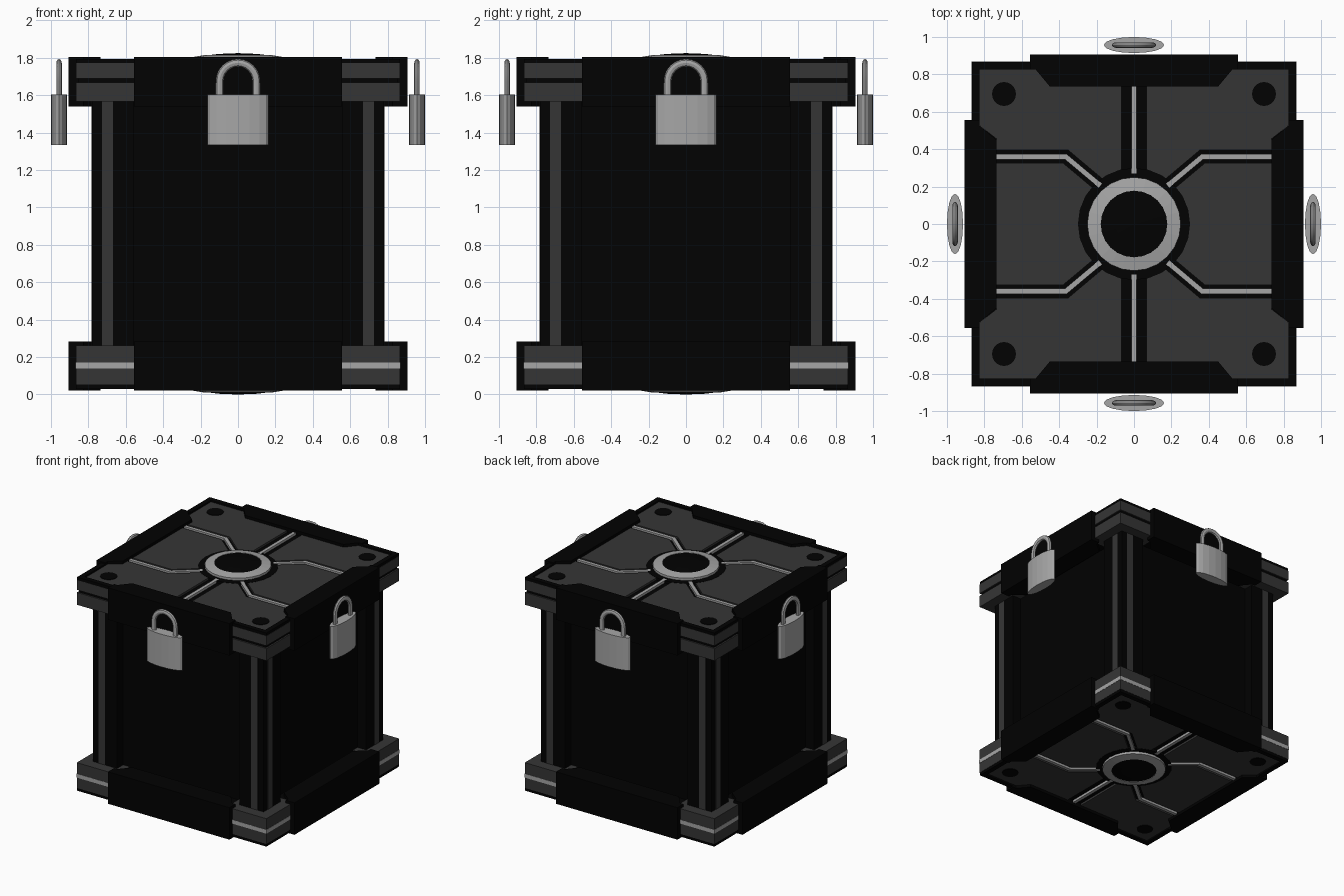
import bpy, bmesh
from math import sin, cos, pi
from mathutils import Matrix, Vector

if "Cube" in bpy.data.objects:
    bpy.data.objects.remove(bpy.data.objects["Cube"])

H = 1.825  # total height; the lower cap mirrors the upper one


def material(name, v):
    m = bpy.data.materials.new(name)
    m.diffuse_color = (v, v, v, 1)
    m.use_nodes = True
    m.node_tree.nodes["Principled BSDF"].inputs["Base Color"].default_value = m.diffuse_color
    return m


BLACK = material("black", 0.0005)
DARK = material("dark_grey", 0.036)
LIGHT = material("light_grey", 0.38)


def finish(name, bm, mat, rot=0):
    bmesh.ops.recalc_face_normals(bm, faces=bm.faces)
    bm.transform(Matrix.Rotation(rot, 4, 'Z'))
    me = bpy.data.meshes.new(name)
    bm.to_mesh(me)
    bm.free()
    me.materials.append(mat)
    ob = bpy.data.objects.new(name, me)
    bpy.context.collection.objects.link(ob)
    return ob


def prism(name, pts, z0, z1, mat, rot=0):
    bm = bmesh.new()
    f = bm.faces.new([bm.verts.new((x, y, z0)) for x, y in pts])
    r = bmesh.ops.extrude_face_region(bm, geom=[f])
    vs = [v for v in r["geom"] if isinstance(v, bmesh.types.BMVert)]
    bmesh.ops.translate(bm, verts=vs, vec=(0, 0, z1 - z0))
    return finish(name, bm, mat, rot)


def box(name, x0, x1, y0, y1, z0, z1, mat, rot=0):
    return prism(name, [(x0, y0), (x1, y0), (x1, y1), (x0, y1)], z0, z1, mat, rot)


def lathe(name, profile, mat, n=24):
    bm = bmesh.new()
    vs = [bm.verts.new((r, 0, z)) for r, z in profile]
    es = [bm.edges.new(p) for p in zip(vs, vs[1:])]
    bmesh.ops.spin(bm, geom=vs + es, cent=(0, 0, 0), axis=(0, 0, 1),
                   angle=2 * pi, steps=n)
    bmesh.ops.remove_doubles(bm, verts=bm.verts, dist=1e-4)
    return finish(name, bm, mat)


def ellipse(cx, cy, rx, ry, n):
    return [(cx + rx * cos(2 * pi * i / n), cy + ry * sin(2 * pi * i / n)) for i in range(n)]


def ribbon(path, w):
    """Outline of a polyline widened by w to each side."""
    p = [Vector(q) for q in path]
    d = [(b - a).normalized() for a, b in zip(p, p[1:])]
    left, right = [], []
    for i, q in enumerate(p):
        a, b = d[max(i - 1, 0)], d[min(i, len(d) - 1)]
        t = (a + b).normalized()
        n = Vector((-t.y, t.x)) * (w / t.dot(a))
        left.append(q + n)
        right.append(q - n)
    return [tuple(v) for v in left + right[::-1]]


QUADS = [(sx, sy) for sx in (1, -1) for sy in (1, -1)]

# Plans of the lid pieces (first quadrant, mirrored below)
CORNER_PANEL = [(0.068, 0.26), (0.068, 0.737), (0.45, 0.737), (0.525, 0.825), (0.825, 0.825),
                (0.825, 0.525), (0.735, 0.455), (0.735, 0.395), (0.352, 0.395), (0.158, 0.232)]
SIDE_PANEL = [(0.735, -0.325), (0.735, 0.325), (0.378, 0.325), (0.2025, 0.178),
              (0.2025, -0.178), (0.378, -0.325)]
EDGE_BAR = [(0.555, -0.905), (0.555, -0.825), (0.525, -0.825), (0.45, -0.735),
            (-0.45, -0.735), (-0.525, -0.825), (-0.555, -0.825), (-0.555, -0.905)]
CORNER_RIM = [(0.525, 0.825), (0.525, 0.865), (0.865, 0.865), (0.865, 0.525),
              (0.825, 0.525), (0.825, 0.825)]

# Main body, its faces recessed behind the corner pillars
box("body", -0.70, 0.70, -0.70, 0.70, 0.2, 1.62, BLACK)

# Corner pillars with inlaid strips
for sx, sy in QUADS:
    box("pillar", sx * 0.56, sx * 0.78, sy * 0.56, sy * 0.78, 0.2, 1.62, BLACK)
    box("pillar_strip_y", sx * 0.668, sx * 0.727, sy * 0.7, sy * 0.782, 0.2, 1.62, DARK)
    box("pillar_strip_x", sx * 0.7, sx * 0.782, sy * 0.668, sy * 0.727, 0.2, 1.62, DARK)

# Top and bottom caps
for cap in ("top", "bottom"):
    def Z(z):
        return z if cap == "top" else H - z

    box(cap + "_core", -0.855, 0.855, -0.855, 0.855, Z(1.57), Z(1.765), BLACK)
    for k in range(4):
        prism(cap + "_edge_bar", EDGE_BAR, Z(1.541), Z(1.805), BLACK, k * pi / 2)

    for sx, sy in QUADS:
        # Lid corner rim, panel, stud and angled inlay
        prism(cap + "_corner_rim", [(sx * x, sy * y) for x, y in CORNER_RIM],
              Z(1.76), Z(1.795), BLACK)
        prism(cap + "_corner_panel", [(sx * x, sy * y) for x, y in CORNER_PANEL],
              Z(1.75), Z(1.782), DARK)
        prism(cap + "_stud", ellipse(sx * 0.695, sy * 0.695, 0.064, 0.064, 20),
              Z(1.75), Z(1.786), BLACK)
        path = [(sx * x, sy * y) for x, y in ((0.735, 0.36), (0.365, 0.36), (0.18, 0.205))]
        prism(cap + "_angled_inlay", ribbon(path, 0.014), Z(1.75), Z(1.785), LIGHT)
        # Corner guards: split pair on top, banded block at the bottom
        spans = ((1.567, 1.668), (1.69, 1.772)) if cap == "top" else ((1.563, 1.772),)
        for z0, z1 in spans:
            box(cap + "_corner_guard", sx * 0.5, sx * 0.867, sy * 0.5, sy * 0.867,
                Z(z0), Z(min(z1, 1.772)), DARK)
        if cap == "bottom":
            box("bottom_guard_band", sx * 0.52, sx * 0.869, sy * 0.52, sy * 0.869,
                0.139, 0.171, LIGHT)

    for s in (1, -1):
        prism(cap + "_side_panel", [(s * x, y) for x, y in SIDE_PANEL], Z(1.75), Z(1.782), DARK)
        box(cap + "_straight_inlay", -0.014, 0.014, s * 0.27, s * 0.735, Z(1.75), Z(1.785), LIGHT)

    # Round hub: black base, light ring, shallow black dome
    lathe(cap + "_hub_base", [(0.3, Z(1.75)), (0.3, Z(1.784)), (0, Z(1.784))], BLACK)
    lathe(cap + "_hub_ring", [(0.25, Z(1.77)), (0.25, Z(1.803)), (0.178, Z(1.815)),
                              (0.178, Z(1.79))], LIGHT)
    lathe(cap + "_hub_dome", [(0.178, Z(1.812)), (0.1, Z(1.821)), (0, H if cap == "top" else 0)],
          BLACK)

# Padlocks on all four sides
for k in range(4):
    prism("padlock_body", ellipse(0, -0.957, 0.162, 0.043, 16), 1.335, 1.605, LIGHT, k * pi / 2)
    pts = [(0.098, 1.58)] + [(0.098 * cos(a * pi / 12), 1.675 + 0.098 * sin(a * pi / 12))
                             for a in range(13)] + [(-0.098, 1.58)]
    cu = bpy.data.curves.new("padlock_shackle", 'CURVE')
    cu.dimensions = '3D'
    cu.bevel_depth = 0.021
    cu.bevel_resolution = 2
    sp = cu.splines.new('POLY')
    sp.points.add(len(pts) - 1)
    for p, (x, z) in zip(sp.points, pts):
        p.co = (x, 0, z, 1)
    cu.materials.append(LIGHT)
    ob = bpy.data.objects.new("padlock_shackle", cu)
    ob.matrix_world = (Matrix.Rotation(k * pi / 2, 4, 'Z') @ Matrix.Translation((0, -0.957, 0))
                       @ Matrix.Diagonal((1, 0.7, 1, 1)))
    bpy.context.collection.objects.link(ob)
    bpy.ops.object.select_all(action='DESELECT')
    ob.select_set(True)
    bpy.context.view_layer.objects.active = ob
    bpy.ops.object.convert(target='MESH')
    bpy.ops.object.shade_smooth_by_angle()
